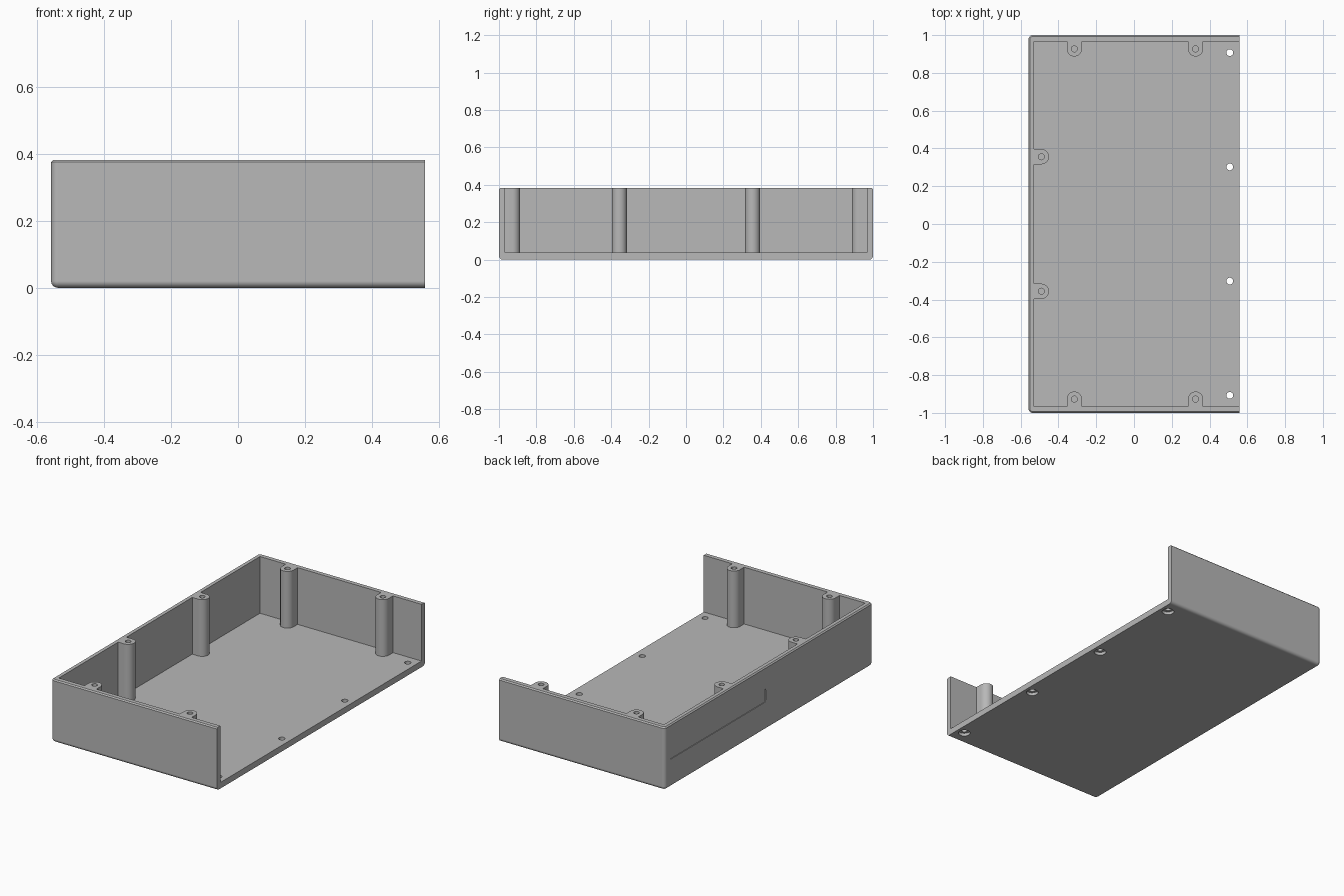
import bpy, bmesh
from math import sin, cos, pi
from mathutils import Vector

if "Cube" in bpy.data.objects:
    bpy.data.objects.remove(bpy.data.objects["Cube"])

HX, HY, H = 0.558, 1.0, 0.382      # outer half sizes and height
WALL, FLOOR = 0.033, 0.037
BOSS_R, CORNER = 0.04, 0.022

grey = bpy.data.materials.new("plain grey")
grey.use_nodes = True
grey.diffuse_color = (0.48, 0.48, 0.48, 1)
grey.node_tree.nodes["Principled BSDF"].inputs["Base Color"].default_value = grey.diffuse_color


def loft(name, rings):
    """Closed solid through a stack of equal-length rings."""
    bm = bmesh.new()
    loops = [[bm.verts.new(p) for p in ring] for ring in rings]
    for a, b in zip(loops, loops[1:]):
        for i in range(len(a)):
            j = (i + 1) % len(a)
            bm.faces.new((a[i], a[j], b[j], b[i]))
    bm.faces.new(loops[0][::-1])
    bm.faces.new(loops[-1])
    bmesh.ops.recalc_face_normals(bm, faces=bm.faces)
    mesh = bpy.data.meshes.new(name)
    bm.to_mesh(mesh)
    bm.free()
    mesh.materials.append(grey)
    ob = bpy.data.objects.new(name, mesh)
    bpy.context.collection.objects.link(ob)
    return ob


def cut(target, cutter):
    mod = target.modifiers.new("cut", 'BOOLEAN')
    mod.operation, mod.solver, mod.object = 'DIFFERENCE', 'EXACT', cutter
    bpy.context.view_layer.objects.active = target
    bpy.ops.object.modifier_apply(modifier=mod.name)
    bpy.data.objects.remove(cutter)


def circle(x, y, z, r, n=24):
    return [(x + r * cos(2 * pi * i / n), y + r * sin(2 * pi * i / n), z) for i in range(n)]


def drill(target, x, y, r, z0, z1):
    cut(target, loft("drill", [circle(x, y, z0, r), circle(x, y, z1, r)]))


# Outer block: rounded on the closed sides, square on the open side
def outline(z, inset):
    r = CORNER - inset
    pts = [(HX, HY - inset, z)]
    for sy, start in ((1, pi / 2), (-1, pi)):
        for i in range(7):
            a = start + i * pi / 12
            pts.append((-HX + CORNER + r * cos(a), sy * (HY - CORNER) + r * sin(a), z))
    return pts + [(HX, -HY + inset, z)]


fillet = 0.02
rings = [outline(fillet * (1 - cos(a)), fillet * (1 - sin(a)))
         for a in (i * pi / 12 for i in range(7))]
rings += [outline(H - 0.007, 0), outline(H, 0.007)]
tray = loft("enclosure_tray", rings)

# Cavity: its outline steps around each screw boss
ix, iy = HX - WALL + 0.004, HY - WALL


def around_boss(centre, travel, wall_gap):
    c, t = Vector(centre), Vector(travel)
    n = Vector((t.y, -t.x))          # points into the cavity
    pts = [c - t * BOSS_R - n * wall_gap]
    for i in range(17):
        a = pi * i / 16
        pts.append(c + (n * sin(a) - t * cos(a)) * BOSS_R)
    return pts + [c + t * BOSS_R - n * wall_gap]


boss_y, boss_x = 0.927, -0.49
end_x, side_y = (-0.316, 0.326), (-0.356, 0.356)
path = [Vector((HX + 0.1, -iy))]
for x in reversed(end_x):
    path += around_boss((x, -boss_y), (-1, 0), iy - boss_y)
path.append(Vector((-ix, -iy)))
for y in side_y:
    path += around_boss((boss_x, y), (0, 1), ix + boss_x)
path.append(Vector((-ix, iy)))
for x in end_x:
    path += around_boss((x, boss_y), (1, 0), iy - boss_y)
path.append(Vector((HX + 0.1, iy)))
cut(tray, loft("cavity", [[(p.x, p.y, z) for p in path] for z in (FLOOR, H + 0.1)]))

# Blind screw holes in the bosses
bosses = [(x, s * boss_y) for x in end_x for s in (-1, 1)] + [(boss_x, y) for y in side_y]
for x, y in bosses:
    drill(tray, x, y, 0.016, 0.15, H + 0.05)

# Through holes along the open edge, counterbored underneath
for y in (-0.907, -0.302, 0.302, 0.907):
    drill(tray, 0.507, y, 0.018, -0.05, 0.1)
    drill(tray, 0.507, y, 0.034, -0.05, 0.018)

# Shallow label recess on the closed long side
y0, y1, z0, z1, r = 0.03, 0.95, 0.17, 0.252, 0.012
label = []
for k, (y, z) in enumerate(((y1 - r, z1 - r), (y0 + r, z1 - r), (y0 + r, z0 + r), (y1 - r, z0 + r))):
    for i in range(5):
        a = k * pi / 2 + i * pi / 8
        label.append((y + r * cos(a), z + r * sin(a)))
cut(tray, loft("label_recess", [[(x, y, z) for y, z in label] for x in (-HX - 0.05, -HX + 0.004)]))

# Smooth the fillets and bosses, keep flat faces flat
bpy.ops.object.select_all(action='DESELECT')
tray.select_set(True)
bpy.context.view_layer.objects.active = tray
bpy.ops.object.shade_smooth_by_angle(angle=pi / 6)
weighted = tray.modifiers.new("weighted normals", 'WEIGHTED_NORMAL')
weighted.keep_sharp = True
